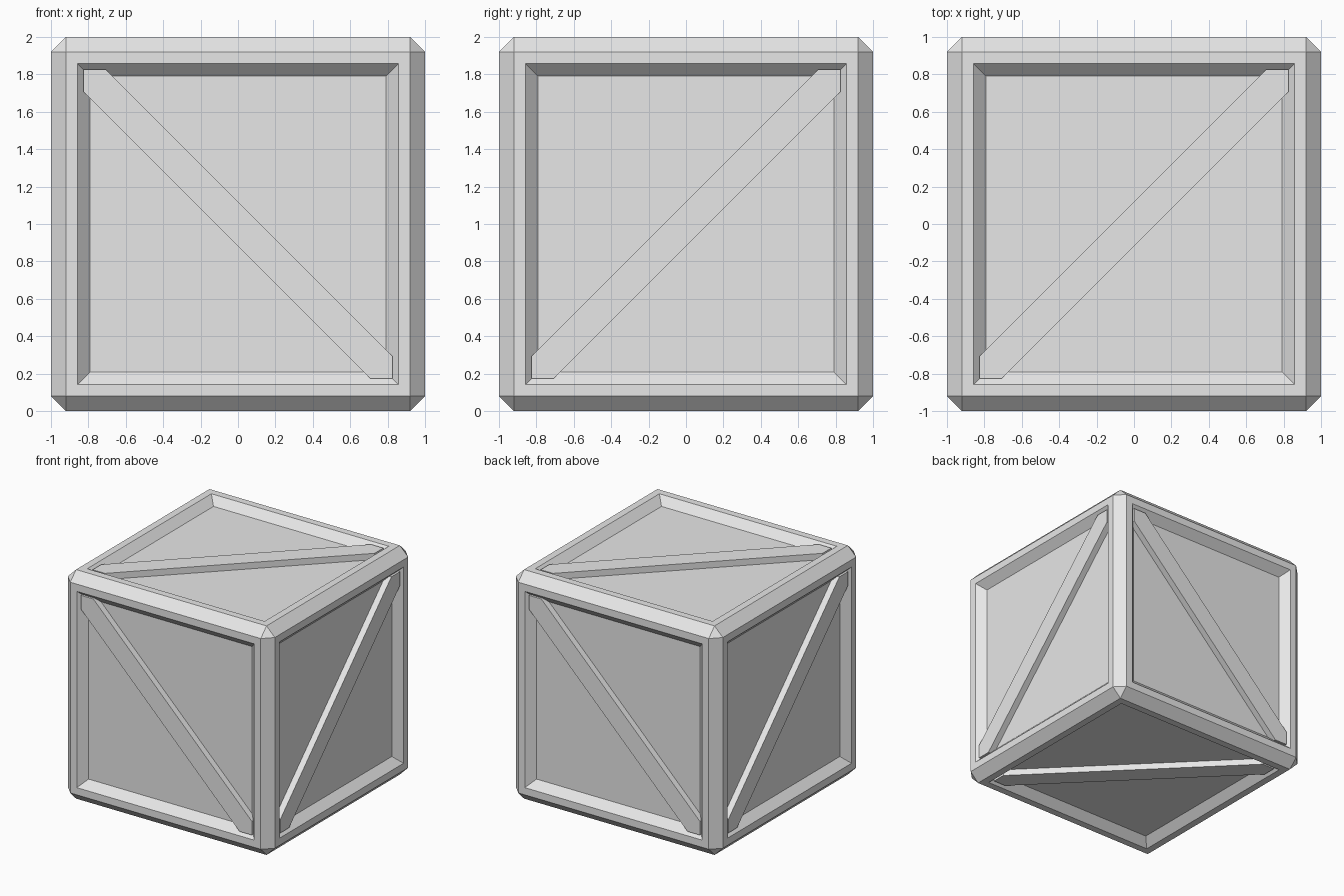
import bpy
import bmesh
from mathutils import Matrix, Vector

cube = bpy.data.objects.get("Cube")
if cube:
    bpy.data.objects.remove(cube, do_unlink=True)

HALF = 1.0
CHAMFER = 0.08
RIM = 0.063        # flat rim between chamfer and recess
RECESS = 0.067     # depth and run of the sloped recess walls
REACH = 0.826      # how far a brace reaches into the corners
CUT = 0.12         # length of the square cut at each brace end
BRACE_TOP = HALF - 0.012

grey = bpy.data.materials.new("light grey")
grey.use_nodes = True
colour = (0.8, 0.8, 0.8, 1)
grey.diffuse_color = colour
grey.node_tree.nodes["Principled BSDF"].inputs["Base Color"].default_value = colour


def add_object(name, bm):
    bmesh.ops.recalc_face_normals(bm, faces=bm.faces)
    mesh = bpy.data.meshes.new(name)
    bm.to_mesh(mesh)
    bm.free()
    mesh.materials.append(grey)
    obj = bpy.data.objects.new(name, mesh)
    obj.location.z = HALF
    bpy.context.collection.objects.link(obj)
    return obj


# Crate body: chamfered cube with a sloped recess in each side
bm = bmesh.new()
bmesh.ops.create_cube(bm, size=2 * HALF)
bmesh.ops.bevel(bm, geom=bm.edges[:], offset=CHAMFER, segments=1,
                affect='EDGES', profile=0.5)
bm.normal_update()
panels = [f for f in bm.faces if max(abs(c) for c in f.normal) > 0.99]
bmesh.ops.inset_individual(bm, faces=panels, thickness=RIM, use_even_offset=True)
bmesh.ops.inset_individual(bm, faces=panels, thickness=RECESS, depth=-RECESS,
                           use_even_offset=True)
add_object("crate_body", bm)


# Diagonal braces: a six-sided plank laid corner to corner in a recess
def add_brace(name, u, v):
    u, v = Vector(u), Vector(v)
    n = u.cross(v)
    a, b = REACH, REACH - CUT
    outline = [(-a, -a), (-b, -a), (a, b), (a, a), (b, a), (-a, -b)]
    bm = bmesh.new()
    face = bm.faces.new([bm.verts.new((p, q, HALF - RECESS - 0.005))
                         for p, q in outline])
    top = bmesh.ops.extrude_face_region(bm, geom=[face])["geom"]
    for vert in (g for g in top if isinstance(g, bmesh.types.BMVert)):
        vert.co.z = BRACE_TOP
    bm.transform(Matrix((u, v, n)).transposed().to_4x4())
    add_object(name, bm)


X, Y, Z = (1, 0, 0), (0, 1, 0), (0, 0, 1)
NX, NY = (-1, 0, 0), (0, -1, 0)
add_brace("top_brace", X, Y)
add_brace("bottom_brace", X, NY)
add_brace("front_brace", Z, NX)
add_brace("back_brace", Z, X)
add_brace("right_brace", Y, Z)
add_brace("left_brace", NY, Z)
